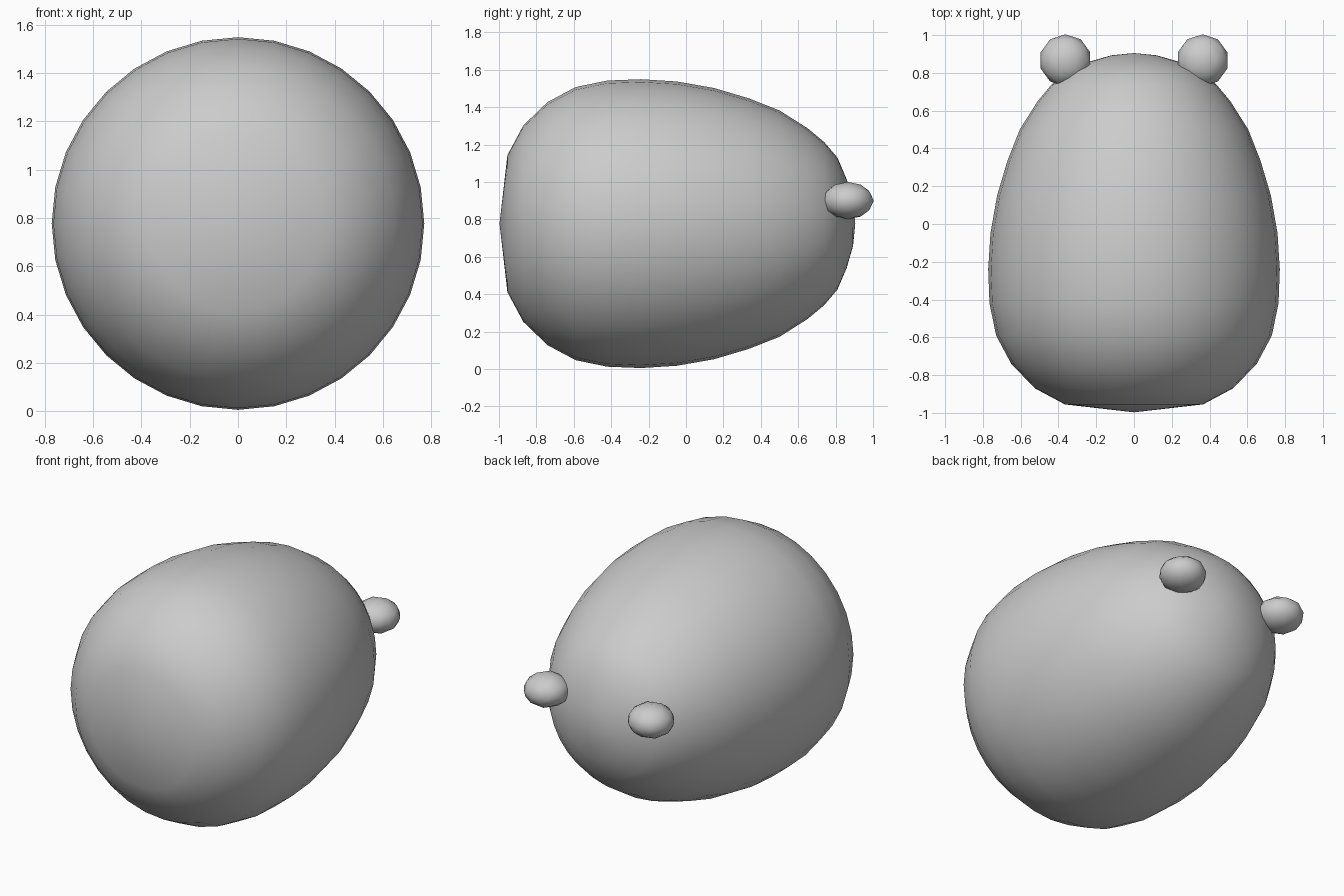
import bpy, bmesh, math

if "Cube" in bpy.data.objects:
    bpy.data.objects.remove(bpy.data.objects["Cube"])

CZ, SIDES = 0.777, 32


def finish(bm, name):
    bmesh.ops.recalc_face_normals(bm, faces=bm.faces[:])
    for f in bm.faces:
        f.smooth = True
    mesh = bpy.data.meshes.new(name)
    bm.to_mesh(mesh)
    bm.free()
    ob = bpy.data.objects.new(name, mesh)
    bpy.context.collection.objects.link(ob)
    return ob


# egg-shaped body: (y, radius) profile turned around the y axis
profile = [(-0.955, 0.366), (-0.87, 0.525), (-0.74, 0.65), (-0.59, 0.73),
           (-0.42, 0.765), (-0.24, 0.772), (-0.05, 0.76), (0.15, 0.725),
           (0.335, 0.67), (0.50, 0.605), (0.65, 0.51), (0.74, 0.435),
           (0.81, 0.352), (0.86, 0.235), (0.893, 0.12)]
bm = bmesh.new()
rings = [[bm.verts.new((r * math.sin(2 * math.pi * i / SIDES), y,
                        CZ + r * math.cos(2 * math.pi * i / SIDES)))
          for i in range(SIDES)] for y, r in profile]
front_tip = bm.verts.new((0, -0.997, CZ))
back_tip = bm.verts.new((0, 0.905, CZ))
for i in range(SIDES):
    j = (i + 1) % SIDES
    for a, b in zip(rings, rings[1:]):
        bm.faces.new((a[i], a[j], b[j], b[i]))
    bm.faces.new((front_tip, rings[0][j], rings[0][i]))
    bm.faces.new((back_tip, rings[-1][i], rings[-1][j]))
finish(bm, "body")

# two small flattened knobs at the back
for side, name in ((1, "knob_right"), (-1, "knob_left")):
    bm = bmesh.new()
    bmesh.ops.create_icosphere(bm, subdivisions=2, radius=1)
    for v in bm.verts:
        v.co = (side * (0.363 + 0.138 * v.co.x), 0.866 + 0.138 * v.co.y,
                0.9 + 0.1 * v.co.z)
    finish(bm, name)
